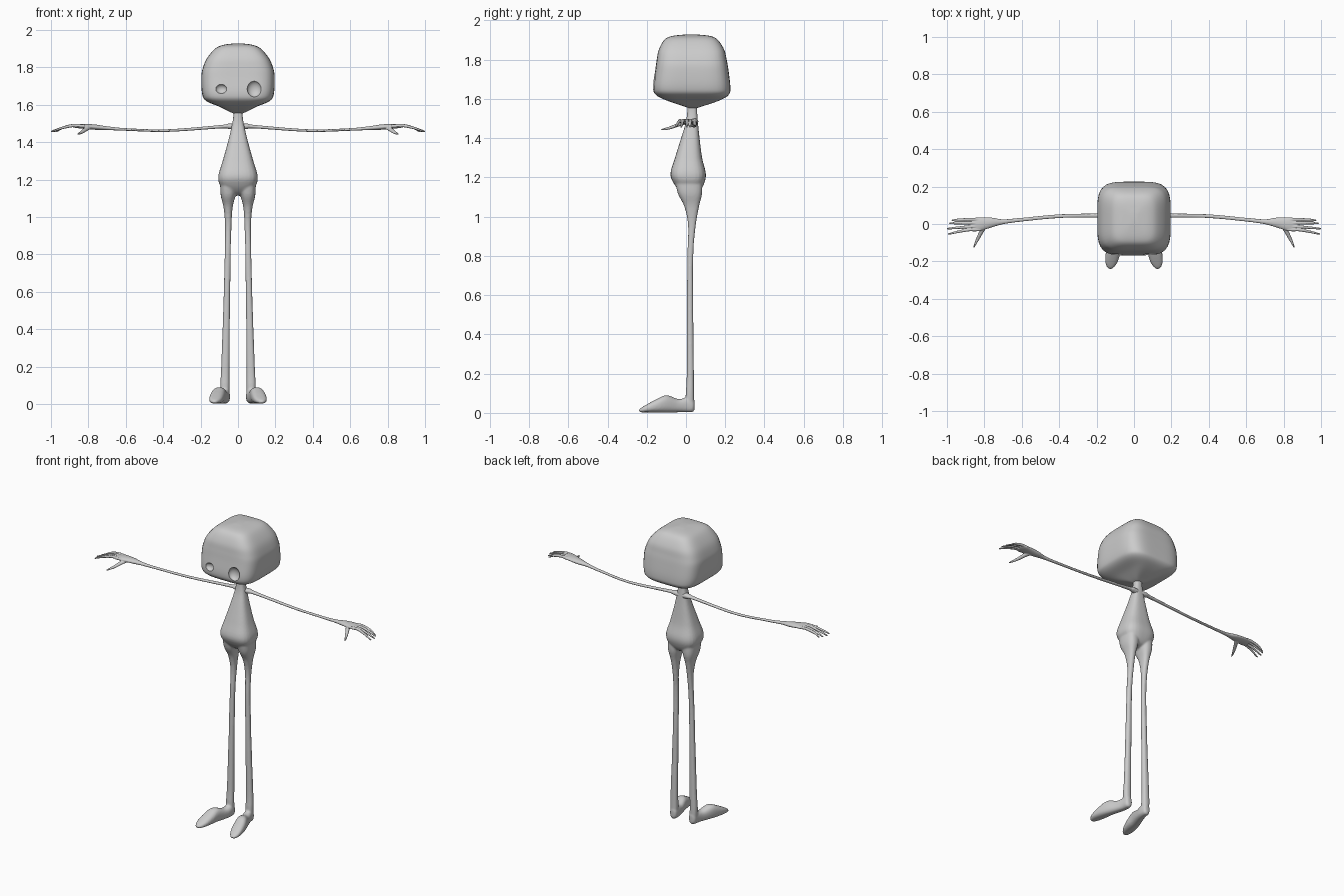
import bpy, bmesh
from math import cos, sin, tau, radians
from mathutils import Vector

cube = bpy.data.objects.get("Cube")
if cube:
    bpy.data.objects.remove(cube, do_unlink=True)

grey = bpy.data.materials.new("plain grey")
grey.use_nodes = True
grey.diffuse_color = (0.6, 0.6, 0.6, 1)
grey.node_tree.nodes["Principled BSDF"].inputs["Base Color"].default_value = (0.6, 0.6, 0.6, 1)


def smooth_rings(rings, steps=5):
    """Catmull-Rom interpolation between section settings."""
    r = [Vector(v) for v in rings]
    r = [r[0]] + r + [r[-1]]
    out = []
    for a, b, c, d in zip(r, r[1:], r[2:], r[3:]):
        for i in range(steps):
            t = i / steps
            out.append(b + (c - a) * t / 2 + (2 * a - 5 * b + 4 * c - d) * t * t / 2
                       + (3 * b - a - 3 * c + d) * t ** 3 / 2)
    return out + [r[-1]]


def loft(bm, axis, rings, power=2, n=32, flip=1):
    """Skin rounded-square sections: (position, centre, centre, radius, radius)."""
    loops = []
    for pos, c1, c2, r1, r2 in smooth_rings(rings):
        loop = []
        for i in range(n):
            c, s = cos(tau * i / n), sin(tau * i / n)
            k = (abs(c) ** power + abs(s) ** power) ** (-1 / power)
            u, v = c1 + max(r1, .001) * c * k, c2 + max(r2, .001) * s * k
            co = {"x": (pos, u, v), "y": (u, pos, v), "z": (u, v, pos)}[axis]
            loop.append(bm.verts.new((co[0] * flip, co[1], co[2])))
        loops.append(loop)
    for a, b in zip(loops, loops[1:]):
        for i in range(n):
            j = (i + 1) % n
            bm.faces.new((a[i], a[j], b[j], b[i]))
    bm.faces.new(loops[0])
    bm.faces.new(loops[-1])


def finish(name, bm):
    bmesh.ops.recalc_face_normals(bm, faces=bm.faces)
    mesh = bpy.data.meshes.new(name)
    bm.to_mesh(mesh)
    bm.free()
    mesh.materials.append(grey)
    mesh.shade_smooth()
    ob = bpy.data.objects.new(name, mesh)
    bpy.context.collection.objects.link(ob)
    return ob


def blend(ob, voxel, passes):
    """Fuse overlapping volumes into one soft skin."""
    m = ob.modifiers.new("fuse", "REMESH")
    m.mode, m.voxel_size, m.use_smooth_shade = "VOXEL", voxel, True
    m = ob.modifiers.new("soften", "SMOOTH")
    m.factor, m.iterations = 0.5, passes


# Body: torso, legs and feet in one skin
bm = bmesh.new()
loft(bm, "z", [(1.115, 0, .02, .02, .02), (1.13, 0, .02, .055, .05), (1.17, 0, .015, .096, .078),
               (1.22, 0, .011, .105, .09), (1.3, 0, .013, .082, .069), (1.4, 0, .022, .054, .047),
               (1.48, 0, .03, .035, .031), (1.54, 0, .032, .025, .025), (1.6, 0, .035, .028, .026)], 3)
for side in (1, -1):
    loft(bm, "z", [(.02, .068, .02, .022, .022), (.1, .07, .02, .024, .021), (.2, .068, .022, .022, .018),
                   (.5, .061, .021, .018, .016), (.8, .055, .022, .016, .015), (.95, .052, .03, .017, .019),
                   (1.05, .053, .029, .024, .037), (1.12, .053, .02, .04, .062), (1.2, .05, .012, .045, .07)],
         2.5, flip=side)
    loft(bm, "y", [(.044, .068, .04, .008, .02), (.035, .068, .04, .022, .035), (0, .07, .04, .027, .037),
                   (-.04, .08, .037, .03, .034), (-.1, .1, .046, .036, .044), (-.15, .111, .036, .039, .034),
                   (-.2, .12, .023, .034, .02), (-.23, .125, .014, .02, .011), (-.24, .126, .012, .006, .005)],
         2.5, flip=side)
blend(finish("body", bm), .006, 4)

# Arms with hands, mirrored
bm = bmesh.new()
loft(bm, "x", [(.0, .04, 1.48, .02, .02), (.05, .045, 1.485, .018, .014), (.1, .045, 1.482, .012, .009),
               (.38, .043, 1.462, .01, .007), (.6, .023, 1.468, .01, .007), (.7, .012, 1.475, .013, .01),
               (.76, .008, 1.48, .026, .014), (.82, 0, 1.485, .036, .013), (.86, -.004, 1.485, .036, .01),
               (.88, -.004, 1.485, .028, .006)])
for base, tip, reach in ((.024, .02, .975), (.005, .004, .99), (-.015, -.024, 1), (-.031, -.052, .995)):
    loft(bm, "x", [(.82, base, 1.486, .007, .008), (.88, base, 1.489, .008, .009),
                   (.94, (base + tip) / 2, 1.476, .007, .007), (reach - .01, tip, 1.46, .005, .005),
                   (reach, tip, 1.456, .003, .003)], n=16)
loft(bm, "y", [(.005, .79, 1.482, .018, .01), (-.04, .815, 1.468, .013, .01), (-.08, .835, 1.453, .01, .008),
               (-.115, .852, 1.445, .005, .005), (-.127, .856, 1.443, .003, .003)], n=16)
arms = finish("arms", bm)
blend(arms, .0028, 2)
arms.modifiers.new("mirror", "MIRROR").use_mirror_merge = False

# Head: rounded box with a tapering underside
bm = bmesh.new()
loft(bm, "z", [(1.55, 0, .035, .01, .01), (1.56, 0, .036, .04, .04), (1.59, 0, .036, .1, .13),
               (1.62, 0, .032, .17, .185), (1.66, 0, .029, .192, .197), (1.75, 0, .03, .196, .186),
               (1.8, 0, .029, .187, .178), (1.85, 0, .028, .165, .167), (1.9, 0, .026, .122, .137),
               (1.92, 0, .026, .08, .1), (1.928, 0, .027, .02, .03)], 4.5, n=64)
head = finish("head", bm)

# Uneven eye sockets pressed into the face
for name, x, size in (("left_eye_cutter", .087, (.038, .028, .043)), ("right_eye_cutter", -.09, (.03, .022, .025))):
    bpy.ops.mesh.primitive_uv_sphere_add(segments=32, ring_count=20, radius=1, location=(x, -.167, 1.685))
    cutter = bpy.context.object
    cutter.name, cutter.scale = name, size
    cutter.data.materials.append(grey)
    cutter.data.shade_smooth()
    cutter.hide_render = True
    cutter.hide_set(True)
    m = head.modifiers.new("socket", "BOOLEAN")
    m.operation, m.solver, m.object = "DIFFERENCE", "EXACT", cutter

# Apply the sockets, drop the cutters and keep their rims crisp
bpy.context.view_layer.objects.active = head
for m in list(head.modifiers):
    cutter = m.object
    bpy.ops.object.modifier_apply(modifier=m.name)
    bpy.data.objects.remove(cutter, do_unlink=True)
bpy.ops.object.select_all(action="DESELECT")
head.select_set(True)
bpy.ops.object.shade_smooth_by_angle(angle=radians(35))
